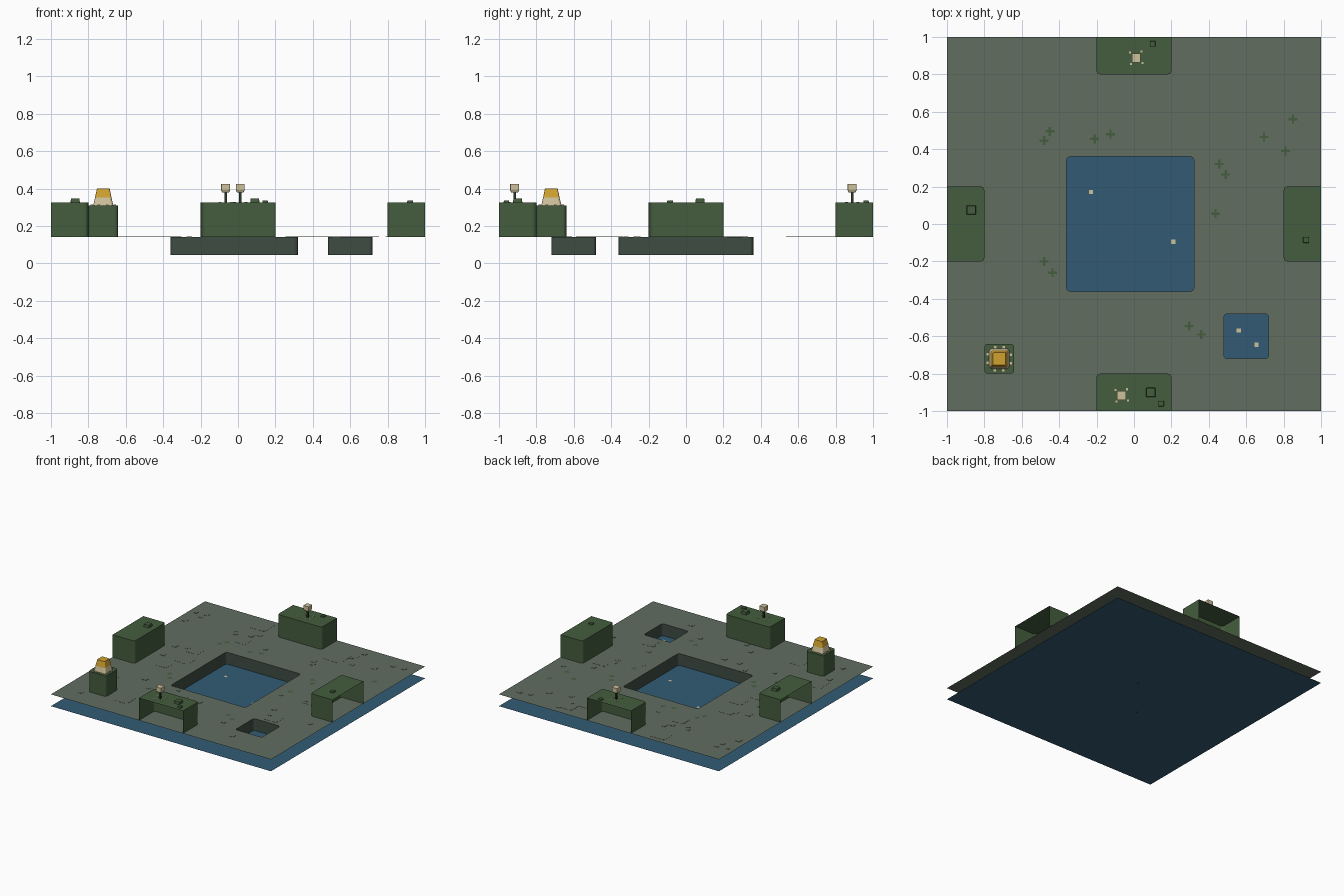
import bpy, bmesh, math, random

if "Cube" in bpy.data.objects:
    bpy.data.objects.remove(bpy.data.objects["Cube"])

random.seed(4)
GROUND, WATER, BLOCK_TOP = 0.142, 0.045, 0.326


def material(name, rgb):
    m = bpy.data.materials.new(name)
    lin = [((c / 255 + 0.055) / 1.055) ** 2.4 for c in rgb]
    m.diffuse_color = (*lin, 1)
    m.use_nodes = True
    m.node_tree.nodes["Principled BSDF"].inputs["Base Color"].default_value = m.diffuse_color
    return m


STONE = material("grey green stone", (98, 109, 96))
WALL = material("dark pit stone", (62, 76, 67))
MOSS = material("moss green", (68, 93, 61))
STEM = material("dark stem green", (42, 56, 40))
BLUE = material("water blue", (50, 91, 116))
CREAM = material("cream", (205, 193, 155))
GOLD = material("gold", (208, 162, 48))


def finish(name, bm, mat):
    me = bpy.data.meshes.new(name)
    bm.to_mesh(me)
    bm.free()
    ob = bpy.data.objects.new(name, me)
    bpy.context.collection.objects.link(ob)
    me.materials.append(mat)
    return ob


def outline(x0, x1, y0, y1, r=0.02, n=4, square=()):
    """Rounded rectangle, counter-clockwise; corners listed in square stay sharp."""
    pts = []
    corners = [(x0, y0, 1, 1), (x1, y0, -1, 1), (x1, y1, -1, -1), (x0, y1, 1, -1)]
    for i, (x, y, sx, sy) in enumerate(corners):
        if i in square or r == 0:
            pts.append((x, y))
            continue
        for k in range(n + 1):
            a = math.pi + i * math.pi / 2 + k * math.pi / 2 / n
            pts.append((x + sx * r + r * math.cos(a), y + sy * r + r * math.sin(a)))
    return pts


def loft(name, rings, mat, cap=True, open_line=None, inward=False):
    """Skin stacked outlines [(points, z)]; open_line(p, q) leaves a wall out."""
    bm = bmesh.new()
    loops = [[bm.verts.new((x, y, z)) for x, y in pts] for pts, z in rings]
    for lo, hi in zip(loops, loops[1:]):
        for i in range(len(lo)):
            j = (i + 1) % len(lo)
            if open_line and open_line(lo[i].co, lo[j].co):
                continue
            f = bm.faces.new((lo[i], lo[j], hi[j], hi[i]))
            if inward:
                f.normal_flip()
    if cap:
        bm.faces.new(loops[-1])
    return finish(name, bm, mat)


def box(name, x, y, z0, z1, w, mat, r=0.0, top=None):
    a, b = w / 2, (top or w) / 2
    return loft(name, [(outline(x - a, x + a, y - a, y + a, r), z0),
                       (outline(x - b, x + b, y - b, y + b, r), z1)], mat)


def sheet(name, x, y, z, w, mat):
    bm = bmesh.new()
    bm.faces.new([bm.verts.new((px, py, z)) for px, py in
                  outline(x - w / 2, x + w / 2, y - w / 2, y + w / 2, 0)])
    return finish(name, bm, mat)


# Water sheet, floating flecks and the flecks beneath it
sheet("water", 0, 0, WATER, 2, BLUE)
for x, y in [(-0.23, 0.17), (0.21, -0.095), (0.56, -0.57), (0.655, -0.645)]:
    sheet("water_fleck", x, y, WATER + 0.003, 0.022, CREAM)
for x, y in [(0.105, 0.173), (-0.17, -0.168)]:
    sheet("sunken_fleck", x, y, 0, 0.014, BLUE)

# Ground sheet with two rounded openings, and the pit walls below them
PITS = [(-0.36, 0.32, -0.36, 0.36), (0.48, 0.72, -0.72, -0.48)]
bm = bmesh.new()
edges = []
for pts in [outline(-1, 1, -1, 1, 0)] + [outline(*p) for p in PITS]:
    vs = [bm.verts.new((x, y, GROUND)) for x, y in pts]
    edges += [bm.edges.new((vs[i - 1], vs[i])) for i in range(len(vs))]
bmesh.ops.triangle_fill(bm, use_beauty=True, use_dissolve=False, edges=edges, normal=(0, 0, 1))
for f in bm.faces:
    f.normal_update()
    if f.normal.z < 0:
        f.normal_flip()
finish("ground", bm, STONE)
for p in PITS:
    loft("pit_wall", [(outline(*p), WATER), (outline(*p), GROUND)], WALL, cap=False, inward=True)

# Edge blocks, open on the outer side
BLOCKS = [((-0.2, 0.2, -1, -0.8), (0, 1)), ((-0.2, 0.2, 0.8, 1), (2, 3)),
          ((-1, -0.8, -0.2, 0.2), (0, 3)), ((0.8, 1, -0.2, 0.2), (1, 2))]


def on_rim(p, q):
    return any(abs(p[a]) > 0.999 and abs(q[a]) > 0.999 for a in (0, 1))


for rect, sharp in BLOCKS:
    pts = outline(*rect, square=sharp)
    loft("edge_block", [(pts, GROUND), (pts, BLOCK_TOP)], MOSS, open_line=on_rim)

# Low mossy stones on the blocks
for x, y, w, h in [(-0.87, 0.075, 0.05, 0.02), (0.92, -0.085, 0.033, 0.01), (0.09, -0.9, 0.05, 0.02),
                   (0.145, -0.96, 0.03, 0.01), (0.1, 0.963, 0.03, 0.01)]:
    box("moss_stone", x, y, BLOCK_TOP, BLOCK_TOP + h, w, MOSS, 0.004, w * 0.9)

# Cream flowers: stem, head and fallen petals
for x, y in [(-0.066, -0.916), (0.012, 0.888)]:
    box("flower_stem", x, y, BLOCK_TOP, 0.385, 0.014, STEM)
    box("flower_head_lower", x, y, 0.38, 0.392, 0.036, CREAM, 0.004, 0.048)
    box("flower_head", x, y, 0.392, 0.425, 0.048, CREAM, 0.005)
    for dx, dy in [(-0.028, -0.033), (0.033, -0.028), (0.028, 0.033), (-0.033, 0.028)]:
        box("petal", x + dx, y + dy, BLOCK_TOP, BLOCK_TOP + 0.003, 0.011, CREAM)

# Corner pillar with a tapered gold lantern on a cream base
PX, PY, PZ = -0.72, -0.72, 0.31
box("pillar", PX, PY, GROUND, PZ, 0.16, MOSS, 0.02)
box("lantern_base", PX, PY, PZ, 0.352, 0.108, CREAM, 0.015, 0.088)
box("lantern_top", PX, PY, 0.352, 0.4, 0.088, GOLD, 0.008, 0.068)
for i in range(4):
    for t in (-0.025, 0.022):
        a = i * math.pi / 2
        c, s = round(math.cos(a)), round(math.sin(a))
        box("base_tooth", PX + c * 0.062 - s * t, PY + s * 0.062 + c * t, PZ, PZ + 0.004, 0.013, CREAM)

# Flat cross-shaped grass tufts
TUFTS = [(-0.45, 0.495), (-0.48, 0.445), (-0.21, 0.455), (-0.125, 0.48), (0.455, 0.32),
         (0.49, 0.265), (0.435, 0.055), (-0.48, -0.2), (-0.435, -0.26), (0.295, -0.545),
         (0.36, -0.59), (0.695, 0.465), (0.81, 0.39), (0.85, 0.56)]
for x, y in TUFTS:
    bm = bmesh.new()
    a, b = 0.006, 0.024
    ring = [(b, -a), (b, a), (a, a), (a, b), (-a, b), (-a, a),
            (-b, a), (-b, -a), (-a, -a), (-a, -b), (a, -b), (a, -a)]
    bm.faces.new([bm.verts.new((x + u, y + v, GROUND + 0.004)) for u, v in ring])
    finish("grass_tuft", bm, MOSS)


# Thin paving slabs and pebbles scattered over free ground
def is_free(x, y, m):
    taken = PITS + [b[0] for b in BLOCKS] + [(-0.8, -0.64, -0.8, -0.64)]
    taken += [(u - 0.03, u + 0.03, v - 0.03, v + 0.03) for u, v in TUFTS]
    return max(abs(x), abs(y)) + m < 1 and not any(
        r[0] - m < x < r[1] + m and r[2] - m < y < r[3] + m for r in taken)


for name, count, size in (("paving_slab", 30, 0.13), ("pebble", 60, 0.035)):
    for _ in range(count):
        x, y = random.uniform(-0.95, 0.95), random.uniform(-0.95, 0.95)
        w = size * random.uniform(0.8, 1.2)
        if is_free(x, y, w / 2 + 0.01):
            box(name, x, y, GROUND, GROUND + (0.001 if w > 0.08 else 0.002), w, STONE, w * 0.15)
